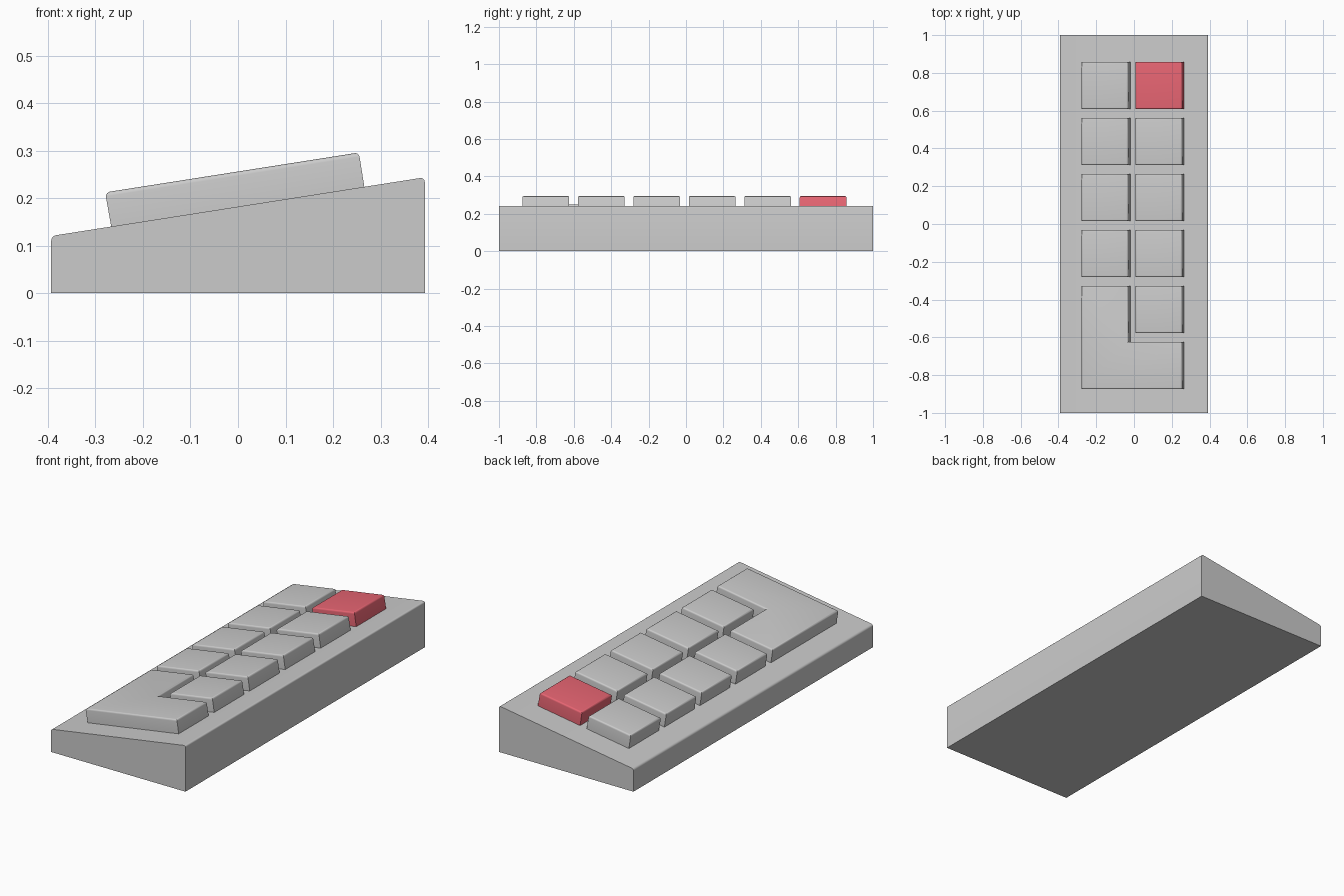
import bpy, bmesh, math
from mathutils import Matrix

if "Cube" in bpy.data.objects:
    bpy.data.objects.remove(bpy.data.objects["Cube"])

TILT = math.atan(0.157)      # slope of the top face
MID_Z = 0.182                # slope height at x = 0
KEY_H, KEY, PITCH = 0.073, 0.25, 0.2965
LEFT, RIGHT = -0.27, 0.019   # column starts along the slope
TOP_Y = 0.858


def prism(name, outline, to_world, depth, pick, width):
    """Extrude a closed outline along local z, then round the picked edges."""
    bm = bmesh.new()
    face = bm.faces.new([bm.verts.new((a, b, 0)) for a, b in outline])
    ext = bmesh.ops.extrude_face_region(bm, geom=[face])
    for v in ext["geom"]:
        if isinstance(v, bmesh.types.BMVert):
            v.co.z += depth
    bmesh.ops.recalc_face_normals(bm, faces=bm.faces)
    bm.transform(to_world)
    inv = to_world.inverted()
    edges = [e for e in bm.edges if pick([inv @ v.co for v in e.verts])]
    bmesh.ops.bevel(bm, geom=edges, offset=width, segments=4, profile=0.5,
                    affect='EDGES')
    bmesh.ops.recalc_face_normals(bm, faces=bm.faces)
    mesh = bpy.data.meshes.new(name)
    bm.to_mesh(mesh)
    bm.free()
    ob = bpy.data.objects.new(name, mesh)
    bpy.context.collection.objects.link(ob)
    bpy.context.view_layer.objects.active = ob
    ob.select_set(True)
    bpy.ops.object.shade_smooth_by_angle(angle=math.radians(30))
    ob.select_set(False)
    return ob


# Wedge body: side profile extruded along y, long top edges rounded
W = 0.393
profile = [(-W, 0), (W, 0), (W, MID_Z + 0.157 * W), (-W, MID_Z - 0.157 * W)]
upright = Matrix.Translation((0, 1, 0)) @ Matrix.Rotation(math.pi / 2, 4, 'X')
prism("wedge_body", profile, upright, 2.0,
      lambda p: all(c.y > 0.05 for c in p) and abs(p[0].z - p[1].z) > 1, 0.01)

# Keys stand square to the sloping face
slope = Matrix.Translation((0, 0, MID_Z)) @ Matrix.Rotation(-TILT, 4, 'Y')


def key(name, outline):
    return prism(name, outline, slope, KEY_H,
                 lambda p: all(c.z > KEY_H * 0.9 for c in p), 0.009)


def square_key(name, u, row):
    t = TOP_Y - row * PITCH
    return key(name, [(u, t - KEY), (u + KEY, t - KEY), (u + KEY, t), (u, t)])


for row in range(4):
    square_key(f"left_key_{row + 1}", LEFT, row)
for row in range(1, 5):
    square_key(f"right_key_{row + 1}", RIGHT, row)

# Red corner key
red_key = square_key("red_key", RIGHT, 0)
red = bpy.data.materials.new("red")
red.diffuse_color = (0.8, 0.13, 0.17, 1)
red.use_nodes = True
red.node_tree.nodes["Principled BSDF"].inputs["Base Color"].default_value = red.diffuse_color
red_key.data.materials.append(red)

# L-shaped key wrapping the near corner
t4, t5 = TOP_Y - 4 * PITCH, TOP_Y - 5 * PITCH
key("corner_key", [(LEFT, t5 - KEY), (RIGHT + KEY, t5 - KEY), (RIGHT + KEY, t5),
                   (LEFT + KEY, t5), (LEFT + KEY, t4), (LEFT, t4)])
